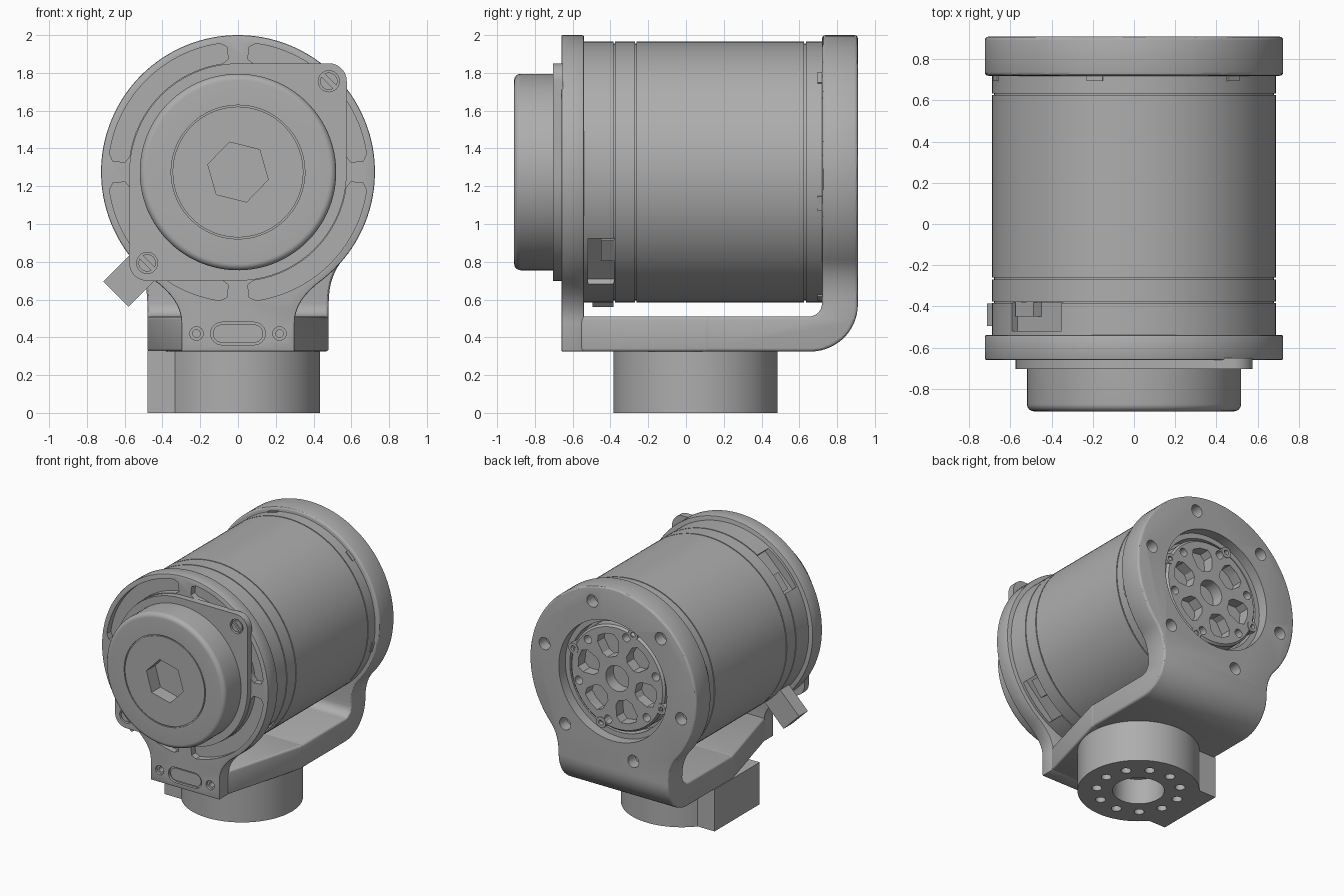
import bpy, bmesh
from math import sin, cos, radians, pi, sqrt, atan2, acos
from mathutils import Vector, Matrix

cube = bpy.data.objects.get("Cube")
if cube:
    bpy.data.objects.remove(cube)

CZ = 1.275          # height of the motor axis
R = 0.725           # plate radius

grey = bpy.data.materials.new("machined_grey")
grey.use_nodes = True
grey.diffuse_color = (0.42, 0.42, 0.42, 1)
grey.node_tree.nodes["Principled BSDF"].inputs["Base Color"].default_value = (0.42, 0.42, 0.42, 1)
parts = []


def finish(name, bm, keep=True):
    bmesh.ops.remove_doubles(bm, verts=bm.verts, dist=1e-5)
    bmesh.ops.recalc_face_normals(bm, faces=bm.faces)
    mesh = bpy.data.meshes.new(name)
    bm.to_mesh(mesh)
    bm.free()
    mesh.materials.append(grey)
    ob = bpy.data.objects.new(name, mesh)
    bpy.context.collection.objects.link(ob)
    if keep:
        parts.append(ob)
    return ob


def prism(name, pts, axis, a, b, keep=True):
    """Extrude a 2D outline along an axis from a to b."""
    place = {"x": lambda u, v, w: (w, u, v),
             "y": lambda u, v, w: (u, w, v),
             "z": lambda u, v, w: (u, v, w)}[axis]
    bm = bmesh.new()
    face = bm.faces.new([bm.verts.new(place(u, v, a)) for u, v in pts])
    ext = bmesh.ops.extrude_face_region(bm, geom=[face])
    move = Vector(place(0, 0, b - a))
    bmesh.ops.translate(bm, vec=move, verts=[g for g in ext["geom"] if isinstance(g, bmesh.types.BMVert)])
    return finish(name, bm, keep)


def lathe(name, profile, steps=96):
    """Turn a (radius, y) profile around the motor axis."""
    bm = bmesh.new()
    vs = [bm.verts.new((r, y, CZ)) for r, y in profile]
    edges = [bm.edges.new(p) for p in zip(vs, vs[1:])]
    bmesh.ops.spin(bm, geom=vs + edges, cent=(0, 0, CZ), axis=(0, 1, 0), angle=2 * pi, steps=steps, use_merge=True)
    return finish(name, bm)


def arc(cx, cy, r, a0=0, a1=360, n=32):
    full = abs(a1 - a0) == 360
    k = n if full else n - 1
    return [(cx + r * cos(radians(a0 + (a1 - a0) * i / k)),
             cy + r * sin(radians(a0 + (a1 - a0) * i / k))) for i in range(n)]


def polar(r, deg):
    return r * cos(radians(deg)), CZ + r * sin(radians(deg))


def curve(p, q, s, n=9):
    ts = [i / (n - 1) for i in range(n)]
    return [tuple((1 - t) ** 2 * p[k] + 2 * t * (1 - t) * q[k] + t * t * s[k] for k in (0, 1)) for t in ts]


def boolean(ob, tool, op="DIFFERENCE"):
    m = ob.modifiers.new("cut", "BOOLEAN")
    m.operation, m.solver, m.object = op, "EXACT", tool
    apply(ob, m)
    bpy.data.objects.remove(tool)


def apply(ob, m):
    bpy.context.view_layer.objects.active = ob
    bpy.ops.object.modifier_apply(modifier=m.name)


def bevel(ob, width, segments=3):
    m = ob.modifiers.new("bevel", "BEVEL")
    m.width, m.segments, m.limit_method, m.angle_limit = width, segments, "ANGLE", radians(50)
    apply(ob, m)


def hole(ob, x, z, r, a, b, n=24):
    boolean(ob, prism("cutter", arc(x, z, r, n=n), "y", a, b, False))


def box_at(name, deg, r0, r1, half, y0, y1, keep=True):
    """Box pointing outward from the motor axis."""
    d, t = Vector((cos(radians(deg)), sin(radians(deg)))), Vector((-sin(radians(deg)), cos(radians(deg))))
    c = Vector((0, CZ))
    pts = [tuple(c + d * r + t * s) for r, s in ((r0, -half), (r1, -half), (r1, half), (r0, half))]
    return prism(name, pts, "y", y0, y1, keep)


def plate_outline(x_join, x_foot, z_foot, z_ctrl):
    """Round plate flowing into a straight foot."""
    a = -math_angle(x_join)
    left = curve((-x_join, CZ - sqrt(R * R - x_join ** 2)), (-x_foot, z_ctrl), (-x_foot, z_foot))
    right = [(-x, z) for x, z in reversed(left)]
    return arc(0, CZ, R, a, 180 - a, 90)[1:-1] + left + [(-x_foot, 0.325), (x_foot, 0.325)] + right


def math_angle(x):
    return acos(x / R) * 180 / pi


# Motor body with thin seam grooves
profile = [(0, -0.58), (0.69, -0.58)]
for y in (-0.38, -0.265, 0.63):
    profile += [(0.69, y - 0.004), (0.68, y - 0.004), (0.68, y + 0.004), (0.69, y + 0.004)]
body = lathe("motor_body", profile + [(0.69, 0.74), (0, 0.74)], 128)
for deg in (135, 315):
    boolean(body, box_at("cutter", deg, 0.63, 0.8, 0.17, -0.52, -0.382, False))
    box_at("socket_step", deg + 7, 0.6, 0.675, 0.07, -0.45, -0.38)
box_at("cable_connector", 225, 0.6, 0.915, 0.095, -0.495, -0.385)
for i in range(6):
    box_at("rim_tab", 46 + 60 * i, 0.66, 0.697, 0.04, 0.695, 0.73)

# Front plate with quadrant pockets and foot slot
front = prism("front_plate", plate_outline(0.45, 0.3, 0.48, 0.6), "y", -0.66, -0.54)
bevel(front, 0.008, 2)
for q in range(4):
    a0, a1 = 90 * q + 5, 90 * q + 85
    pts = arc(0, CZ, 0.687, a0 + 3, a1 - 3, 24) + [polar(0.665, a1)] \
        + [polar(0.6, a1)] + arc(0, CZ, 0.58, a1 - 3, a0 + 3, 24) + [polar(0.6, a0), polar(0.665, a0)]
    boolean(front, prism("cutter", pts, "y", -0.7, -0.61, False))


def slot(h):
    return arc(0.085, 0.42, h, -90, 90, 13) + arc(-0.085, 0.42, h, 90, 270, 13)


boolean(front, prism("cutter", slot(0.06), "y", -0.7, -0.64, False))
prism("slot_insert", slot(0.048), "y", -0.65, -0.63)
for x in (-0.22, 0.22):
    hole(front, x, 0.42, 0.036, -0.7, -0.64)
    hole(front, x, 0.42, 0.02, -0.7, -0.58, 16)

# Clamp ring with two screw ears
ear_r, ear_d, ring_r = 0.095, 0.68, 0.575
t = acos((ring_r - ear_r) / ear_d) * 180 / pi
pts = []
for deg in (45, 225):
    ex, ez = polar(ear_d, deg)
    pts += arc(ex, ez, ear_r, deg - t, deg + t, 16) + arc(0, CZ, ring_r, deg + t, deg + 180 - t, 40)
clamp = prism("clamp_ring", pts, "y", -0.705, -0.65)
for deg in (45, 225):
    ex, ez = polar(ear_d, deg)
    hole(clamp, ex, ez, 0.056, -0.75, -0.68)
    screw = prism("clamp_screw", arc(ex, ez, 0.046, n=24), "y", -0.7, -0.66)
    s = 0.008
    boolean(screw, prism("cutter", [(ex - s - 0.04, ez + 0.04 - s), (ex + 0.04 - s, ez - 0.04 - s),
                                    (ex + 0.04 + s, ez - 0.04 + s), (ex - 0.04 + s, ez + 0.04 + s)],
                         "y", -0.72, -0.685, False))

# Front cover with ring groove and hex socket
cover = lathe("front_cover", [(0, -0.91), (0.346, -0.91), (0.346, -0.902), (0.354, -0.902), (0.354, -0.91)]
              + [(x, y) for x, y in arc(0.485, -0.875, 0.035, -90, 0, 7)] + [(0.52, -0.6), (0, -0.6)])
hole(cover, 0, CZ, 0.001 + 0.164, -1, -0.8, 6)
cover.data.transform(Matrix.Translation((0, 0, CZ)) @ Matrix.Rotation(radians(14), 4, "Y")
                     @ Matrix.Translation((0, 0, -CZ)))

# Bent bracket: side profile trimmed by the rear outline
side = [(0.1, 0.325)] + arc(0.66, 0.575, 0.25, -90, 0, 16) + [(0.91, 2.1), (0.72, 2.1)] \
    + arc(0.65, 0.58, 0.07, 0, -90, 8) + [(0.1, 0.51)]
bracket = prism("bent_bracket", side, "x", -0.8, 0.8)
boolean(bracket, prism("cutter", plate_outline(0.56, 0.48, 0.58, 0.73), "y", 0, 1, False), "INTERSECT")
bevel(bracket, 0.018)
floor_plan = [(-0.3, -0.56), (0.3, -0.56), (0.48, 0.1), (0.48, 0.13), (-0.48, 0.13), (-0.48, 0.1)]
arm = prism("bracket_floor", floor_plan, "z", 0.325, 0.51)
bevel(arm, 0.016)

# Rear recess and counterbored holes
hole(bracket, 0, CZ, 0.47, 0.6, 1, 64)
for i in range(6):
    x, z = polar(0.61, 73 + 60 * i)
    hole(bracket, x, z, 0.048, 0.82, 1)
    hole(bracket, x, z, 0.024, 0.75, 1, 16)
lathe("recess_ring", [(0.48, 0.73), (0.48, 0.83), (0.43, 0.83), (0.43, 0.73)])

# Rear output hub with spoke pockets, bolt holes and small bosses
hub = lathe("output_hub", [(0, 0.73), (0.41, 0.73), (0.41, 0.84), (0.395, 0.855), (0, 0.855)])
hole(hub, 0, CZ, 0.1, 0.76, 1, 32)
for i in range(6):
    a = 13 + 60 * i
    pts = [polar(r, a + d) for r, d in
           ((0.17, -13), (0.21, -20), (0.3, -18), (0.34, -12), (0.345, 0), (0.34, 12), (0.3, 18), (0.21, 20), (0.17, 13))]
    boolean(hub, prism("cutter", pts, "y", 0.77, 1, False))
    x, z = polar(0.35, a + 30)
    hole(hub, x, z, 0.032, 0.78, 1)
for i in range(4):
    x, z = polar(0.405, 20 + 90 * i)
    boss = prism("hub_boss", arc(x, z, 0.042, n=20), "y", 0.74, 0.86)
    hole(boss, x, z, 0.02, 0.8, 1, 16)

# Base mount with flat side, centre bore and bolt circle
BY, BR = 0.05, 0.435
flat = atan2(0.28, -0.333) * 180 / pi
base = prism("base_mount", arc(0, BY, BR, -flat, flat, 80) + [(-0.48, BY + 0.28), (-0.48, BY - 0.28)], "z", 0, 0.33)
for x, y, r, n in [(0, BY, 0.185, 48)] + [(*p, 0.036, 20) for p in arc(0, BY, 0.3, n=11)]:
    boolean(base, prism("cutter", arc(x, y, r, n=n), "z", -0.1, 0.2, False))

# Smooth shading with crisp edges
bpy.ops.object.select_all(action="DESELECT")
for ob in parts:
    ob.select_set(True)
bpy.context.view_layer.objects.active = body
bpy.ops.object.shade_smooth_by_angle(angle=radians(30))
